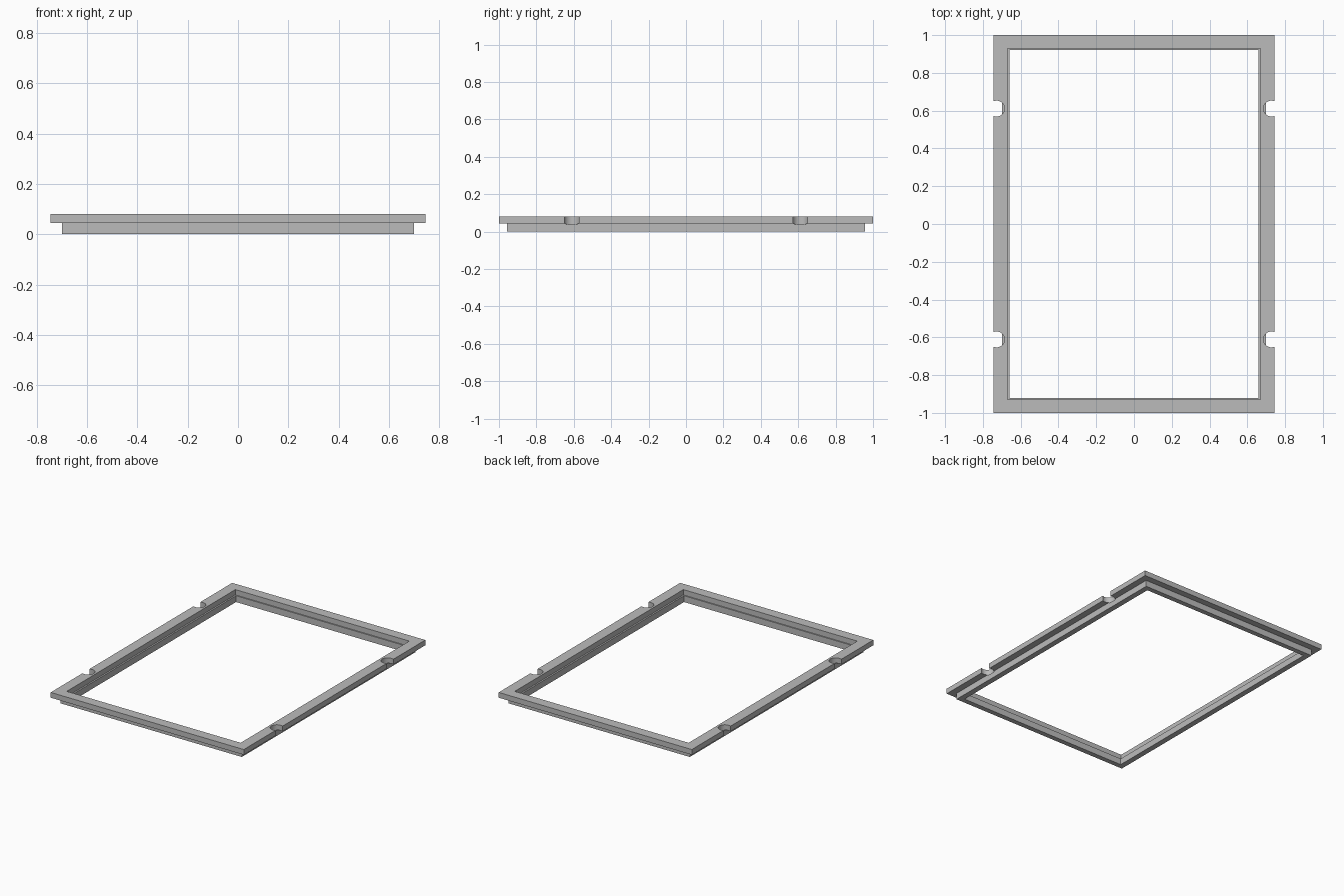
import bpy
import bmesh

cube = bpy.data.objects.get("Cube")
if cube:
    bpy.data.objects.remove(cube)

# Single grey finish
grey = bpy.data.materials.new("plain_grey")
grey.use_nodes = True
colour = (0.5, 0.5, 0.5, 1)
grey.diffuse_color = colour
grey.node_tree.nodes["Principled BSDF"].inputs["Base Color"].default_value = colour

TOP, STEP = 0.081, 0.044

# Cross-section: half width, half depth, height, going round the rail
profile = [
    (0.745, 1.0, TOP),
    (0.745, 1.0, STEP),
    (0.699, 0.956, STEP),
    (0.699, 0.956, 0),
    (0.660, 0.921, 0),
    (0.660, 0.921, STEP),
    (0.671, 0.929, STEP),
    (0.671, 0.929, TOP),
]

# Stepped rectangular frame
bm = bmesh.new()
corners = [(-1, -1), (1, -1), (1, 1), (-1, 1)]
rings = [[bm.verts.new((sx * x, sy * y, z)) for sx, sy in corners]
         for x, y, z in profile]
for i, ring in enumerate(rings):
    after = rings[(i + 1) % len(rings)]
    for j in range(4):
        k = (j + 1) % 4
        bm.faces.new((ring[j], ring[k], after[k], after[j]))
bmesh.ops.recalc_face_normals(bm, faces=bm.faces)
mesh = bpy.data.meshes.new("stepped_frame")
bm.to_mesh(mesh)
bm.free()
mesh.materials.append(grey)
frame = bpy.data.objects.new("stepped_frame", mesh)
bpy.context.collection.objects.link(frame)

# Round notches in the long sides
for sx, sy in corners:
    bpy.ops.mesh.primitive_cylinder_add(
        vertices=48, radius=0.042, depth=0.1,
        location=(sx * 0.727, sy * 0.611, 0.038 + 0.05))
    cutter = bpy.context.object
    cutter.name = "notch_cutter"
    cutter.data.materials.append(grey)
    cutter.hide_render = True
    cutter.hide_set(True)
    cutter.display_type = 'WIRE'
    cut = frame.modifiers.new("notch", 'BOOLEAN')
    cut.operation = 'DIFFERENCE'
    cut.solver = 'EXACT'
    cut.object = cutter

# Bake the cuts and drop the cutters
bpy.context.view_layer.update()
depsgraph = bpy.context.evaluated_depsgraph_get()
result = bpy.data.meshes.new_from_object(frame.evaluated_get(depsgraph))
frame.modifiers.clear()
frame.data = result
for obj in [o for o in bpy.data.objects if o.name.startswith("notch_cutter")]:
    bpy.data.objects.remove(obj)

# Smooth the round notch walls only
bpy.ops.object.select_all(action='DESELECT')
frame.select_set(True)
bpy.context.view_layer.objects.active = frame
bpy.ops.object.shade_smooth_by_angle()
